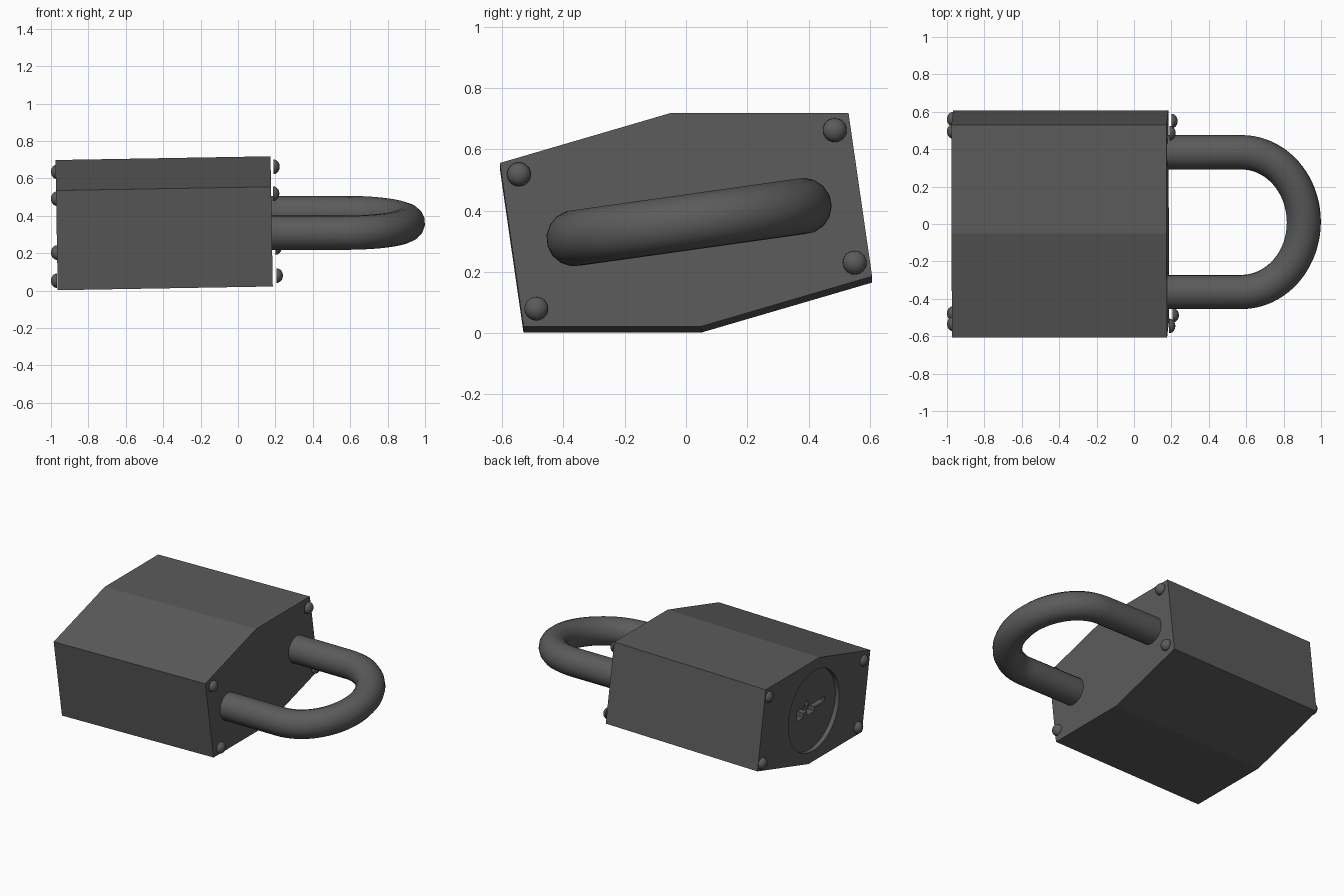
import bpy
import math
from mathutils import Matrix, Vector

cube = bpy.data.objects.get("Cube")
if cube:
    bpy.data.objects.remove(cube, do_unlink=True)

steel = bpy.data.materials.new("dark grey steel")
steel.use_nodes = True
GREY = (0.105, 0.105, 0.105, 1)
steel.diffuse_color = GREY
steel.node_tree.nodes["Principled BSDF"].inputs["Base Color"].default_value = GREY

# The body leans a little, so it is built around its own centre
BODY = Matrix.Translation((-0.395, 0, 0.36)) @ Matrix.Rotation(math.radians(-1), 4, 'Y')
ROLL = math.radians(8)


def prism(name, outline, x0, x1):
    """Extrude a (y, z) outline along the body's x axis."""
    n = len(outline)
    verts = [BODY @ Vector((x, y, z)) for x in (x0, x1) for y, z in outline]
    faces = [list(range(n)), list(range(2 * n - 1, n - 1, -1))]
    faces += [(i, i + n, (i + 1) % n + n, (i + 1) % n) for i in range(n)]
    mesh = bpy.data.meshes.new(name)
    mesh.from_pydata(verts, [], faces)
    mesh.materials.append(steel)
    obj = bpy.data.objects.new(name, mesh)
    bpy.context.collection.objects.link(obj)
    activate(obj)
    bpy.ops.object.mode_set(mode='EDIT')
    bpy.ops.mesh.select_all(action='SELECT')
    bpy.ops.mesh.normals_make_consistent(inside=False)
    bpy.ops.object.mode_set(mode='OBJECT')
    return obj


def activate(obj):
    bpy.ops.object.select_all(action='DESELECT')
    obj.select_set(True)
    bpy.context.view_layer.objects.active = obj


def cut(obj, cutter):
    mod = obj.modifiers.new("cut", 'BOOLEAN')
    mod.operation = 'DIFFERENCE'
    mod.solver = 'EXACT'
    mod.object = cutter
    activate(obj)
    bpy.ops.object.modifier_apply(modifier=mod.name)
    bpy.data.objects.remove(cutter, do_unlink=True)


# Lock body: six-sided outline, symmetric through its centre
half = [(-0.607, 0.185), (-0.05, 0.348), (0.53, 0.348)]
L = 0.575
body = prism("lock_body", half + [(-y, -z) for y, z in half], -L, L)

# Round recess and key slot in the end opposite the shackle
circle = [(0.275 * math.cos(a), 0.275 * math.sin(a))
          for a in (math.tau * i / 64 for i in range(64))]
cut(body, prism("recess_cutter", circle, -L - 0.1, -L + 0.03))
slot = [(0.14, -0.03), (0.14, 0.04), (0.06, 0.04), (0.06, 0.07), (0.02, 0.07),
        (0.02, 0.03), (-0.16, 0.03), (-0.16, 0.0), (-0.05, 0.0), (-0.05, -0.03),
        (0.03, -0.03), (0.03, 0.0), (0.07, 0.0), (0.07, -0.03)]
cut(body, prism("key_slot_cutter", slot, -L - 0.1, -L + 0.08))

# Shackle: a round bar swept along a U
SPAN = 0.377
path = [(0.1, SPAN), (0.35, SPAN)]
path += [(0.575 + 0.333 * math.sin(a), SPAN * math.cos(a))
         for a in (math.pi * i / 40 for i in range(41))]
path += [(0.35, -SPAN), (0.1, -SPAN)]
curve = bpy.data.curves.new("shackle", 'CURVE')
curve.dimensions = '3D'
curve.bevel_depth = 0.092
curve.bevel_resolution = 6
curve.use_fill_caps = True
spline = curve.splines.new('POLY')
spline.points.add(len(path) - 1)
for point, (x, u) in zip(spline.points, path):
    point.co = (x, 0.01 + u * math.cos(ROLL), 0.362 + u * math.sin(ROLL), 1)
curve.materials.append(steel)
shackle = bpy.data.objects.new("shackle", curve)
bpy.context.collection.objects.link(shackle)
activate(shackle)
bpy.ops.object.convert(target='MESH')
bpy.ops.object.shade_smooth_by_angle(angle=math.radians(40))


def rivet(name, x, y, z, side):
    """Flattened half ball with its flat side at x."""
    bpy.ops.mesh.primitive_uv_sphere_add(segments=24, ring_count=12, radius=0.039)
    obj = bpy.context.object
    obj.name = obj.data.name = name
    obj.data.transform(Matrix.Rotation(side * math.pi / 2, 4, 'Y'))
    for v in obj.data.vertices:
        v.co.x = max(v.co.x * side, 0) * side * 0.85
    obj.location = (x, y, z)
    obj.data.materials.append(steel)
    bpy.ops.object.shade_smooth_by_angle(angle=math.radians(40))


# Rivets at the four corners of each end
corners = [("upper_front", -0.545, 0.518, 0.188), ("upper_back", 0.485, 0.662, 0.19),
           ("lower_back", 0.55, 0.23, 0.2), ("lower_front", -0.488, 0.08, 0.207)]
for label, y, z, x in corners:
    rivet("shackle_end_rivet_" + label, x, y, z, 1)
    rivet("key_end_rivet_" + label, -0.967, y + 0.01, z - 0.027, -1)
